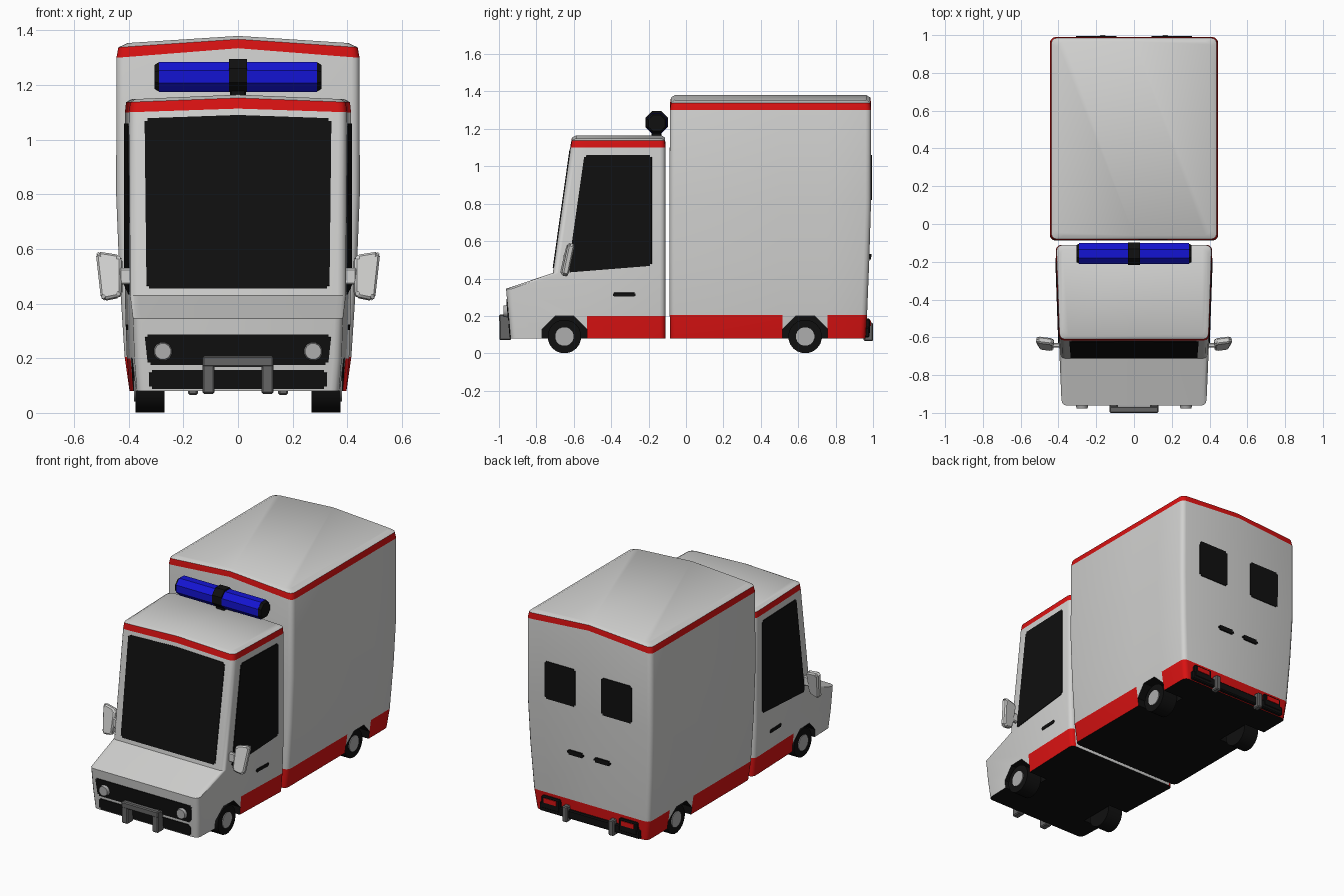
import bpy, bmesh, math
from mathutils import Matrix, Vector

if "Cube" in bpy.data.objects:
    bpy.data.objects.remove(bpy.data.objects["Cube"])


def material(name, r, g, b):
    m = bpy.data.materials.new(name)
    m.use_nodes = True
    m.diffuse_color = (r, g, b, 1)
    m.node_tree.nodes["Principled BSDF"].inputs["Base Color"].default_value = (r, g, b, 1)
    return m


WHITE = material("body white", .64, .64, .63)
RED = material("stripe red", .7, .006, .006)
BLACK = material("black", .005, .005, .005)
BLUE = material("beacon blue", .007, .007, .65)
METAL = material("dark metal", .13, .13, .13)
SILVER = material("lamp silver", .42, .42, .42)


def finish(name, bm, mats, angle=35):
    bmesh.ops.recalc_face_normals(bm, faces=bm.faces)
    me = bpy.data.meshes.new(name)
    bm.to_mesh(me)
    bm.free()
    for m in mats:
        me.materials.append(m)
    ob = bpy.data.objects.new(name, me)
    bpy.context.collection.objects.link(ob)
    smooth(ob, angle)
    return ob


def smooth(ob, angle=35):
    bpy.ops.object.select_all(action="DESELECT")
    ob.select_set(True)
    bpy.context.view_layer.objects.active = ob
    bpy.ops.object.shade_smooth_by_angle(angle=math.radians(angle))


def block(name, lo, hi, mat, bevel=.006):
    bm = bmesh.new()
    size, mid = Vector(hi) - Vector(lo), (Vector(hi) + Vector(lo)) / 2
    bmesh.ops.create_cube(bm, size=1, matrix=Matrix.Translation(mid) @ Matrix.Diagonal((*size, 1)))
    if bevel:
        bmesh.ops.bevel(bm, geom=bm.edges[:], offset=bevel, segments=1, affect="EDGES")
    return finish(name, bm, [mat])


def plate(name, points, mat, half=.0045, corner=.01, edge=0):
    bm = bmesh.new()
    bm.faces.new([bm.verts.new(p) for p in points])
    if corner:
        bmesh.ops.bevel(bm, geom=bm.verts[:], offset=corner, segments=2, affect="VERTICES")
    bm.normal_update()
    face = bm.faces[:][0]
    n = face.normal.copy()
    old = bm.verts[:]
    new = bmesh.ops.extrude_face_region(bm, geom=[face], use_keep_orig=True)["geom"]
    bmesh.ops.translate(bm, verts=old, vec=-n * half)
    bmesh.ops.translate(bm, verts=[v for v in new if isinstance(v, bmesh.types.BMVert)], vec=n * half)
    if edge:
        bmesh.ops.bevel(bm, geom=bm.edges[:], offset=edge, segments=1, affect="EDGES")
    return finish(name, bm, [mat])


def rod(name, centre, radius, length, mat, axis="Y", sides=16, end=None):
    bm = bmesh.new()
    turn = Matrix.Rotation(math.pi / 2, 4, axis) @ Matrix.Rotation(math.pi / sides, 4, "Z")
    bmesh.ops.create_cone(bm, cap_ends=True, segments=sides, radius1=radius,
                          radius2=radius if end is None else end, depth=length,
                          matrix=Matrix.Translation(centre) @ turn)
    return finish(name, bm, [mat])


def shell(name, rings, splits, bands, taper, r=.03):
    """Stack rounded rings (z, half width, front y, back y, crown) into a closed body."""
    bm, loops = bmesh.new(), []
    for z, w, yf, yb, crown in rings:
        arc = [(r - r * math.sin(a), r - r * math.cos(a)) for a in (0, math.pi / 6, math.pi / 3, math.pi / 2)]
        half = [(w - dx, yf + dy) for dx, dy in arc] + [(w, y) for y in splits]
        half += [(w - dx, yb - dy) for dx, dy in reversed(arc)]
        half = [(x - taper * (yb - y), y) for x, y in half]
        half = [(0, yf)] + half + [(0, yb)]
        outline = half + [(-x, y) for x, y in half[-2:0:-1]]
        loops.append([bm.verts.new((x, y, z + crown * (1 - abs(x) / w))) for x, y in outline])
    n, total = len(half), len(loops[0])
    for low, high, rule in zip(loops, loops[1:], bands):
        for i in range(total):
            j = (i + 1) % total
            f = bm.faces.new((low[i], low[j], high[j], high[i]))
            f.material_index = int(rule(f.calc_center_median()))
    for loop, index in ((loops[0], 2), (loops[-1], 0)):
        for part in (loop[:n], loop[n - 1:] + loop[:1]):
            bm.faces.new(part).material_index = index
    return finish(name, bm, [WHITE, RED, BLACK])


def cut_arches(body, y):
    cutters = [rod("arch_cutter", (s * .36, y, .08), .13, .22, BLACK, sides=8) for s in (-1, 1)]
    for c in cutters:
        c.hide_render = True
        m = body.modifiers.new("arch", "BOOLEAN")
        m.operation, m.solver, m.object, m.material_mode = "DIFFERENCE", "EXACT", c, "TRANSFER"
    deps = bpy.context.evaluated_depsgraph_get()
    mesh = bpy.data.meshes.new_from_object(body.evaluated_get(deps))
    body.modifiers.clear()
    body.data = mesh
    for c in cutters:
        bpy.data.objects.remove(c)
    smooth(body)


def white(c): return False
def red(c): return True


# Body shells
FRONT_AXLE, REAR_AXLE, TAPER = -.65, .637, .035
CAB = [(.08, .398, -.938, -.11, 0), (.2, .408, -.949, -.11, 0), (.345, .413, -.962, -.11, 0),
       (.43, .415, -.712, -.11, 0), (1.1, .415, -.617, -.11, .014),
       (1.137, .411, -.61, -.112, .016), (1.148, .392, -.588, -.13, .017)]
BOX = [(.08, .397, -.085, .96, 0), (.205, .415, -.087, .968, 0), (.5, .434, -.088, .98, 0),
       (.8, .446, -.088, .989, 0), (1.3, .445, -.086, .99, .035),
       (1.338, .438, -.08, .985, .03), (1.354, .405, -.06, .965, .026)]
cab = shell("cab_body", CAB, [-.53],
            [lambda c: c.y > -.53 and abs(c.x) > .3, white, white, white, red, white], TAPER)
box = shell("rear_box", BOX, [REAR_AXLE - .12, REAR_AXLE + .12],
            [lambda c: abs(c.y - REAR_AXLE) > .1, white, white, white, red, white], 0)
cut_arches(cab, FRONT_AXLE)
cut_arches(box, REAR_AXLE)


def at(rings, z, k):
    for a, b in zip(rings, rings[1:]):
        if a[0] <= z <= b[0]:
            return a[k] + (b[k] - a[k]) * (z - a[0]) / (b[0] - a[0])


def nose(x, z): return (x, at(CAB, z, 2), z)
def side(s, y, z): return (s * (at(CAB, z, 1) - TAPER * (-.11 - y)), y, z)
def rear(x, z): return (x, at(BOX, z, 3), z)


def panel(name, where, a0, a1, z0, z1, mat, **kw):
    return plate(name, [where(a0, z0), where(a1, z0), where(a1, z1), where(a0, z1)], mat, **kw)


# Windscreen and front face
plate("windscreen", [nose(-.335, .455), nose(.335, .455), nose(.342, 1.078), nose(0, 1.09),
                     nose(-.342, 1.078)], BLACK)
plate("upper_grille", [nose(-.33, .175), nose(.33, .175), nose(.342, .287), nose(-.342, .287)], BLACK)
panel("lower_grille", nose, -.325, .325, .087, .157, BLACK)
block("bull_bar", (-.13, -1, .168), (.13, -.965, .208), METAL)

for s, tag in ((1, "left"), (-1, "right")):
    rod("headlight_" + tag, (s * .275, -.962, .225), .036, .03, SILVER, axis="X", sides=12, end=.03)
    block("bull_bar_leg_" + tag, (s * .108 - .022, -.998, .07), (s * .108 + .022, -.935, .2), METAL)

    # Cab sides
    plate("side_window_" + tag, [side(s, *p) for p in
          ((-.633, .432), (-.183, .468), (-.183, 1.06), (-.543, 1.06))], BLACK)
    panel("door_handle_" + tag, lambda y, z: side(s, y, z), -.39, -.27, .303, .324, BLACK, corner=.005)
    plate("mirror_" + tag, [(s * x, y, z) for x, y, z in
          ((.425, -.658, .425), (.5, -.648, .41), (.52, -.61, .59), (.425, -.622, .575))],
          WHITE, half=.018, edge=.008)
    block("mirror_arm_" + tag, (s * .41 - .025, -.655, .47), (s * .41 + .025, -.63, .53), WHITE)

    # Back doors
    panel("rear_window_" + tag, rear, s * .2 - .108, s * .2 + .108, .82, 1.06, BLACK)
    panel("rear_handle_" + tag, rear, s * .095 - .058, s * .095 + .058, .503, .532, BLACK, half=.01)
    block("tail_light_frame_" + tag, (s * .275 - .065, .955, .105), (s * .275 + .065, .985, .185), BLACK)
    block("tail_light_" + tag, (s * .275 - .045, .98, .145), (s * .275 + .045, .989, .175), RED, 0)
    block("bumper_guard_" + tag, (s * .165 - .018, .95, .065), (s * .165 + .018, 1, .165), METAL)

    # Wheels
    for axle, y in (("front", FRONT_AXLE), ("rear", REAR_AXLE)):
        rod(f"{axle}_tyre_{tag}", (s * .322, y, .09), .09, .106, BLACK, sides=20)
        rod(f"{axle}_hub_{tag}", (s * .345, y, .09), .05, .07, SILVER, sides=16)

    # Roof beacons
    rod("beacon_" + tag, (s * .16, -.157, 1.23), .06, .26, BLUE, sides=8)
    rod("beacon_end_" + tag, (s * .296, -.157, 1.23), .06 if s > 0 else .048, .018, BLACK,
        sides=8, end=.048 if s > 0 else .06)

rod("beacon_centre", (0, -.157, 1.235), .065, .066, BLACK, sides=8)
block("beacon_foot", (-.03, -.185, 1.15), (.03, -.13, 1.2), BLACK)
block("rear_bumper", (-.355, .945, .085), (.355, .982, .14), BLACK)
